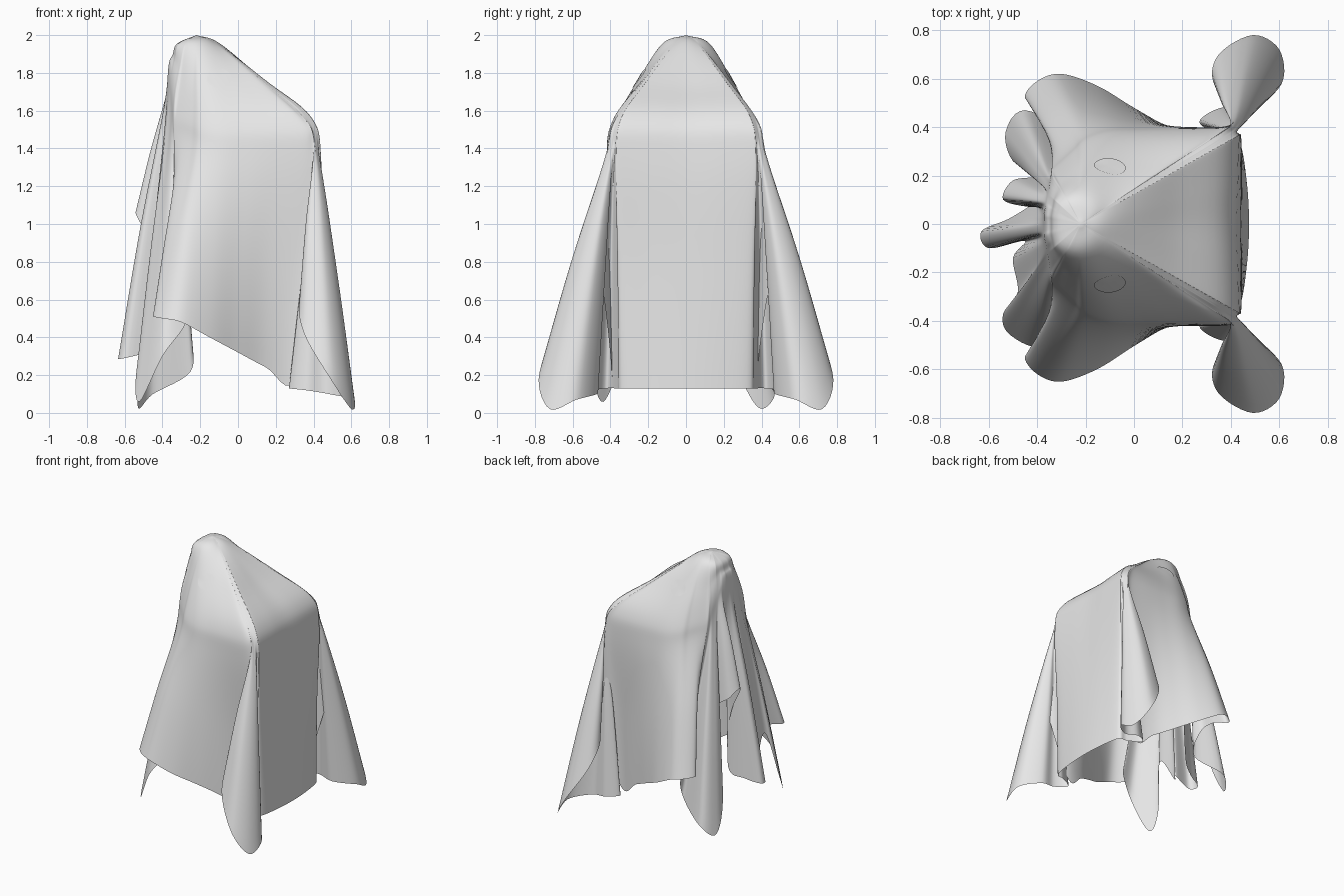
import bpy
import bmesh
import math
from mathutils import Vector
from mathutils.bvhtree import BVHTree

default_cube = bpy.data.objects.get("Cube")
if default_cube:
    bpy.data.objects.remove(default_cube, do_unlink=True)

APEX = Vector((-0.22, 0, 2))
AROUND = 6    # spline steps between neighbouring hem points
DOWN = 7      # spline steps between neighbouring height stations


def make_material(name, colour):
    mat = bpy.data.materials.new(name)
    mat.use_nodes = True
    mat.diffuse_color = colour
    mat.node_tree.nodes["Principled BSDF"].inputs["Base Color"].default_value = colour
    return mat


def spline(a, b, c, d, t):
    """Smooth curve from b to c, with a and d as neighbours."""
    return 0.5 * (2 * b + (c - a) * t + (2 * a - 5 * b + 4 * c - d) * t * t
                  + (3 * b - a - 3 * c + d) * t ** 3)


def smooth_closed(points, steps):
    n = len(points)
    return [spline(points[i - 1], points[i], points[(i + 1) % n], points[(i + 2) % n], s / steps)
            for i in range(n) for s in range(steps)]


def smooth_open(points, steps):
    ends = [2 * points[0] - points[1]] + points + [2 * points[-1] - points[-2]]
    result = [spline(*ends[i:i + 4], s / steps)
              for i in range(len(points) - 1) for s in range(steps)]
    return result + [points[-1]]


def panel(start, end, hem):
    """Pair each hem point with a point along the panel's shoulder line."""
    start, end = Vector(start), Vector(end)
    return [(start.lerp(end, i / (len(hem) - 1)), Vector(p)) for i, p in enumerate(hem)]


def mirrored(pairs, stretch=1.0):
    """The same panel on the other side, in reverse order."""
    flip = Vector((1, -stretch, 1))
    return [(s * flip, h * flip) for s, h in reversed(pairs)]


# Straight panel between the two raised corners
wall = panel((0.41, 0, 1.53), (0.42, 0.34, 1.54),
             [(0.475, 0, 0.13), (0.465, 0.18, 0.13), (0.435, 0.34, 0.13)])
# Tucked inner pleat and wide cone hanging from a raised corner
corner_fold = panel((0.42, 0.36, 1.535), (0.38, 0.395, 1.53),
                    [(0.37, 0.36, 0.13), (0.27, 0.42, 0.13), (0.36, 0.48, 0.12),
                     (0.48, 0.47, 0.1), (0.61, 0.58, 0.07), (0.6, 0.72, 0.02),
                     (0.49, 0.78, 0.18), (0.35, 0.7, 0.42), (0.33, 0.58, 0.6),
                     (0.45, 0.46, 0.73)])
# Flaring side that carries the eye above it
side = panel((0.34, 0.39, 1.52), (-0.1, 0.38, 1.5),
             [(0.3, 0.37, 0.17), (0.15, 0.4, 0.24), (0, 0.48, 0.32), (-0.15, 0.57, 0.4)])
flank = panel((-0.2, 0.35, 1.51), (-0.33, 0.23, 1.56),
              [(-0.3, 0.62, 0.48), (-0.4, 0.59, 0.5), (-0.45, 0.52, 0.51), (-0.36, 0.47, 0.5)])
# Long drooping cloth corner, ending in a short turned-up flap
left_back_fold = panel((-0.34, 0.21, 1.62), (-0.365, 0.07, 1.82),
                       [(-0.26, 0.44, 0.4), (-0.25, 0.38, 0.22), (-0.45, 0.47, 0.1),
                        (-0.53, 0.38, 0.03), (-0.5, 0.26, 0.3), (-0.39, 0.2, 0.85),
                        (-0.5, 0.18, 1), (-0.54, 0.1, 1.05), (-0.43, 0.07, 0.8)])
# Narrow pleat under the head
tail = panel((-0.37, 0.04, 1.83), (-0.37, -0.05, 1.83),
             [(-0.42, 0.08, 0.4), (-0.52, 0.02, 0.32), (-0.63, -0.03, 0.29),
              (-0.6, -0.1, 0.29), (-0.45, -0.07, 0.33)])
# Opposite drooping cloth corner
right_back_fold = panel((-0.365, -0.08, 1.81), (-0.34, -0.22, 1.62),
                        [(-0.5, -0.14, 0.35), (-0.48, -0.28, 0.55), (-0.54, -0.37, 0.2),
                         (-0.52, -0.45, 0.06), (-0.4, -0.51, 0.3), (-0.28, -0.46, 0.47)])

outline = (wall + corner_fold + side + flank + left_back_fold + tail + right_back_fold
           + mirrored(side + flank, 1.05) + mirrored(corner_fold) + mirrored(wall[1:]))
shoulders = smooth_closed([s for s, h in outline], AROUND)
hems = smooth_closed([h for s, h in outline], AROUND)


def cloth_column(shoulder, hem):
    """One strand of cloth from the crown, over the shoulder, to the hem."""
    out = shoulder - APEX
    out.z = 0
    heading = out.normalized()
    reach = min(0.125, out.length * 0.68)
    crown = APEX + heading * reach
    crown.z -= 0.045
    slope = crown.lerp(shoulder, 0.5)
    slope.z += 0.03 * heading.y ** 2
    bulge = out * 0.03
    # Pleats open only a little way below the shoulder
    knee = shoulder.lerp(hem, 0.07) + bulge
    knee.z = shoulder.z + 0.14 * (hem.z - shoulder.z)
    stations = [APEX, crown, slope, crown.lerp(shoulder, 0.94),
                knee, shoulder.lerp(hem, 0.55) + bulge * 0.4, hem]
    return smooth_open(stations, DOWN)


def finish(bm, name, mat):
    mesh = bpy.data.meshes.new(name)
    for face in bm.faces:
        face.smooth = True
    bm.to_mesh(mesh)
    bm.free()
    obj = bpy.data.objects.new(name, mesh)
    mesh.materials.append(mat)
    bpy.context.collection.objects.link(obj)


cloth_grey = make_material("cloth grey", (0.8, 0.8, 0.8, 1))

# Draped sheet
bm = bmesh.new()
columns = [[bm.verts.new(p) for p in cloth_column(s, h)] for s, h in zip(shoulders, hems)]
for i, column in enumerate(columns):
    following = columns[(i + 1) % len(columns)]
    for r in range(len(column) - 1):
        bm.faces.new((column[r], column[r + 1], following[r + 1], following[r]))
bmesh.ops.remove_doubles(bm, verts=bm.verts[:], dist=0.0002)
bm.normal_update()
sheet_tree = BVHTree.FromBMesh(bm)
finish(bm, "draped_sheet", cloth_grey)

# Eye patches laid onto the sheet
for name, direction in (("front_eye", 1), ("back_eye", -1)):
    bm = bmesh.new()
    bmesh.ops.create_circle(bm, cap_ends=True, cap_tris=True, segments=32, radius=1)
    for v in bm.verts:
        origin = Vector((-0.1 + 0.065 * v.co.x, -direction, 1.77 + 0.05 * v.co.y))
        hit, normal, _, _ = sheet_tree.ray_cast(origin, Vector((0, direction, 0)))
        v.co = hit + normal * 0.004
    bm.normal_update()
    if sum(f.normal.y for f in bm.faces) * direction > 0:
        bmesh.ops.reverse_faces(bm, faces=bm.faces[:])
    finish(bm, name, cloth_grey)
